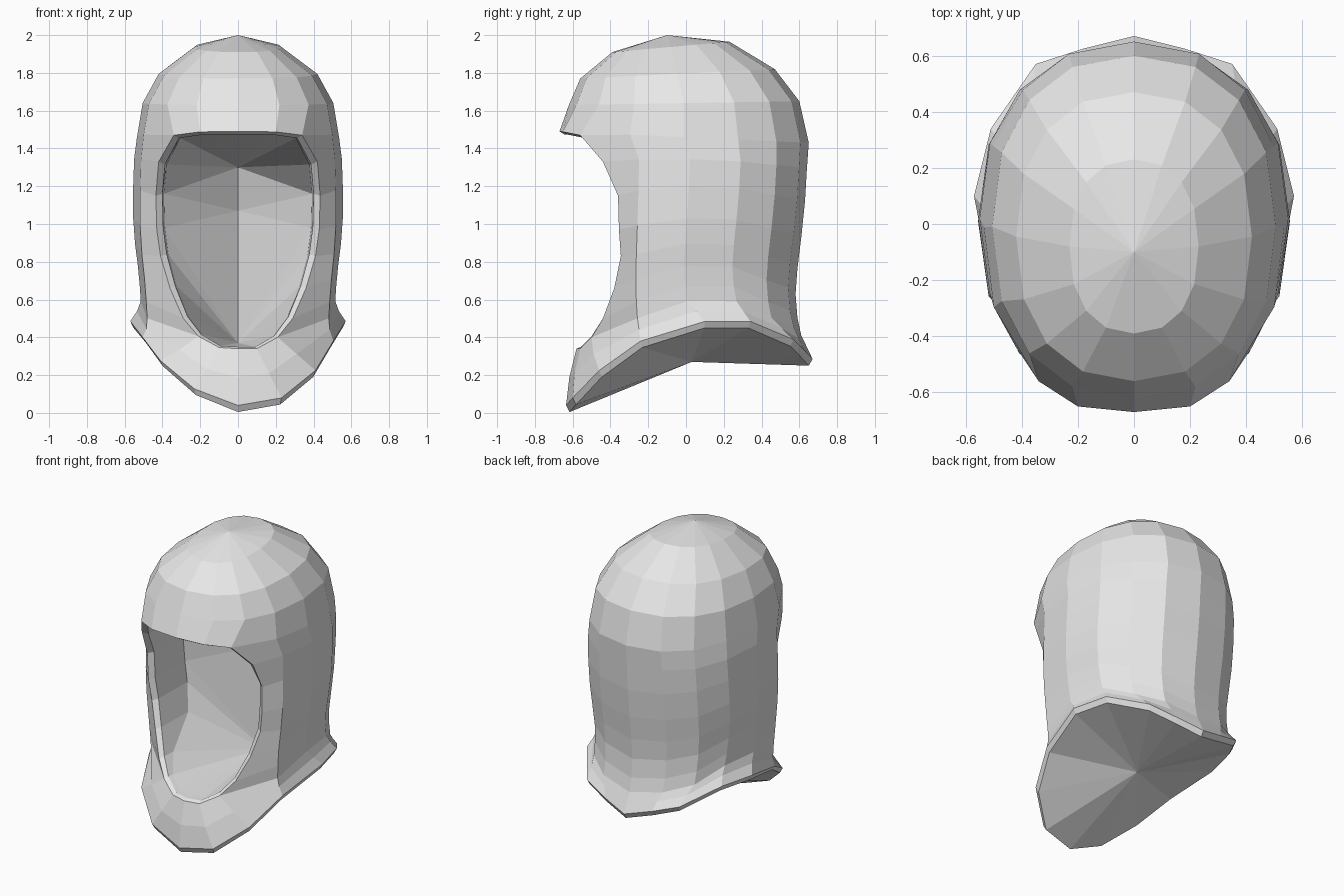
import bpy
import bmesh
from math import sin, cos, pi, copysign
from mathutils import Vector

if "Cube" in bpy.data.objects:
    bpy.data.objects.remove(bpy.data.objects["Cube"], do_unlink=True)

cloth = bpy.data.materials.new("grey cloth")
cloth.use_nodes = True
GREY = (0.8, 0.8, 0.8, 1)
cloth.diffuse_color = GREY
cloth.node_tree.nodes["Principled BSDF"].inputs["Base Color"].default_value = GREY

COLS = 8   # columns from front centre to back centre on one half
RIM_COL = 2   # column that follows the side of the face opening


def interp(points, v):
    for (a, p), (b, q) in zip(points, points[1:]):
        if v <= b:
            return p + (q - p) * max(0, (v - a) / (b - a))
    return points[-1][1]


def spread(v):
    return copysign(abs(v) ** 0.87, v)


def ring(w, yf, yb, zf, zb):
    """Half ring, front to back, rounded-square in plan."""
    pts = []
    for c in range(COLS + 1):
        a = pi * c / COLS
        k = spread(cos(a)) if abs(cos(a)) > 1e-6 else 0
        x = w * spread(sin(a)) if 0 < c < COLS else 0
        pts.append(Vector((x, (yf + yb) / 2 - (yb - yf) / 2 * k,
                           (zf + zb) / 2 + (zf - zb) / 2 * k)))
    return pts


# Crown rings, down to the brow
rows = [ring(0.23, -0.39, 0.23, 1.91, 1.965),
        ring(0.42, -0.56, 0.47, 1.77, 1.82),
        ring(0.505, -0.62, 0.6, 1.63, 1.65),
        ring(0.535, -0.67, 0.65, 1.49, 1.43)]
brow = rows[-1]
BROW = len(rows) - 1

# Wavy hem: plan of the upper edge, with height following depth
HEM = [(-0.62, 0.0), (-0.5, 0.14), (-0.37, 0.26), (-0.13, 0.41),
       (0.1, 0.45), (0.33, 0.45), (0.56, 0.35), (0.65, 0.25)]
hem_top = [Vector((x, y, 0)) for x, y in [
    (0, -0.635), (0.23, -0.6), (0.41, -0.46), (0.505, -0.24), (0.57, 0.1),
    (0.51, 0.34), (0.35, 0.57), (0.18, 0.625), (0, 0.67)]]
hem_low = [p * 0.97 for p in hem_top]
for hi, lo in zip(hem_top, hem_low):
    lo.z = interp(HEM, lo.y)
    hi.z = lo.z + 0.035

# Side of the face opening, brow corner to chin corner
rim = [Vector(p) for p in [
    (0.34, -0.56, 1.47), (0.42, -0.44, 1.33), (0.435, -0.36, 1.15),
    (0.43, -0.355, 0.97), (0.41, -0.345, 0.83), (0.36, -0.38, 0.66),
    (0.29, -0.44, 0.5), (0.21, -0.5, 0.4)]]
chin = [Vector((0, -0.58, 0.34)), Vector((0.1, -0.56, 0.34))]
brow[RIM_COL] = rim[0]
brow[1].x, brow[1].y = 0.2, -0.65

# Body rings: half width, back depth, fraction of the way down to the hem
for i, (w, yb, f) in enumerate([(0.55, 0.64, 0.12), (0.555, 0.63, 0.27), (0.555, 0.61, 0.44),
                                (0.545, 0.59, 0.58), (0.53, 0.58, 0.7), (0.52, 0.59, 0.81),
                                (0.515, 0.61, 0.89)]):
    r = ring(w, -0.6, yb, 0, 0)
    for p, a, b in zip(r, brow, hem_top):
        p.z = a.z + (b.z - a.z) * f
    r[RIM_COL] = rim[i + 1]
    rows.append(r)
rows[-1][:2] = chin
CHIN = len(rows) - 1

# Collar ring between chin and hem
collar = [(a + b) / 2 for a, b in zip(rows[-1], hem_top)]
for p in collar[:3]:
    p.y -= 0.01
for p in collar[3:]:
    p.x *= 0.985
rows += [collar, hem_top, hem_low]


def place(p, s):
    """Point on one side; the front of the hem sits higher on the right."""
    lift = 0.25 * p.x * max(0, 1 - p.z / 0.45) if s < 0 and p.y < 0 else 0
    return Vector((p.x * s, p.y, p.z + lift))


def build(name, faces):
    """Mirror faces made of points, weld the seam and make an object."""
    bm = bmesh.new()
    for f in faces:
        for s in (1, -1):
            bm.faces.new([bm.verts.new(place(p, s)) for p in f[::s]])
    bmesh.ops.remove_doubles(bm, verts=bm.verts, dist=1e-4)
    bmesh.ops.dissolve_degenerate(bm, edges=bm.edges, dist=1e-5)
    me = bpy.data.meshes.new(name)
    bm.to_mesh(me)
    bm.free()
    me.materials.append(cloth)
    ob = bpy.data.objects.new(name, me)
    bpy.context.collection.objects.link(ob)
    return ob


# Outer shell with the face opening left out
apex = Vector((0, -0.1, 2))
shell = [(apex, rows[0][c], rows[0][c + 1]) for c in range(COLS)]
for r in range(len(rows) - 1):
    for c in range(COLS):
        if c < RIM_COL and BROW <= r < CHIN:
            continue
        shell.append((rows[r][c], rows[r + 1][c], rows[r + 1][c + 1], rows[r][c + 1]))
build("hood_shell", shell)

# Narrow lip around the opening, then the wall turning inwards
loop = [brow[0], brow[1]] + rim + [chin[1], chin[0]]
lip = [Vector((p.x * 0.92, p.y + 0.025, p.z + (-0.015 if p.z > 1.2 else 0.01))) for p in loop]
DEPTHS = [0.04, 0.04, 0.08, 0.2, 0.3, 0.31, 0.3, 0.28, 0.09, 0.04, 0.04, 0.04]
inner = [Vector((p.x * 0.98, p.y + d, p.z)) for p, d in zip(lip, DEPTHS)]


def strip(a, b):
    return [(a[i], b[i], b[i + 1], a[i + 1]) for i in range(len(a) - 1)]


build("opening_edge", strip(loop, lip) + strip(lip, inner))

# Hollow lining fanning to the back of the head
top, mid, low = (Vector((0, 0.26, 1.3)), Vector((0, 0.32, 1.07)), Vector((0, 0.28, 0.37)))
lining = [(inner[i], top, inner[i + 1]) for i in range(4)]
lining += [(inner[4], top, mid), (inner[4], mid, inner[5]), (inner[5], mid, low)]
lining += [(inner[i], low, inner[i + 1]) for i in range(5, len(inner) - 1)]
build("hood_lining", lining)

# Neck closed by a shallow fan
neck = Vector((0, 0.03, 0.27))
build("neck_cap", [(hem_low[c], neck, hem_low[c + 1]) for c in range(COLS)])
